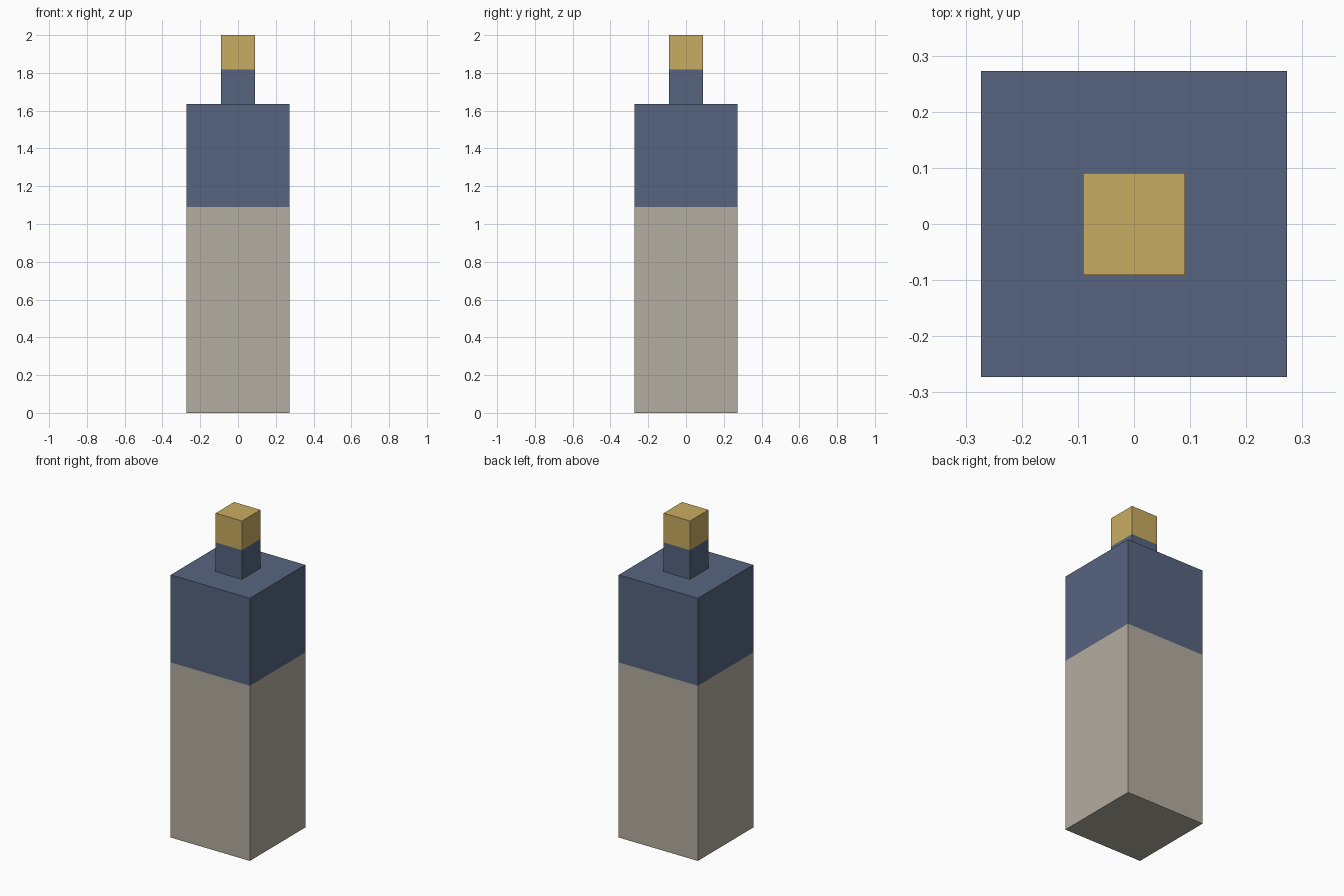
import bpy

if "Cube" in bpy.data.objects:
    bpy.data.objects.remove(bpy.data.objects["Cube"])

U = 2 / 11  # block module: the bottle is 11 modules tall


def material(name, rgb):
    linear = [((c / 255 + 0.055) / 1.055) ** 2.4 for c in rgb]
    mat = bpy.data.materials.new(name)
    mat.diffuse_color = (*linear, 1)
    mat.use_nodes = True
    mat.node_tree.nodes["Principled BSDF"].inputs["Base Color"].default_value = mat.diffuse_color
    return mat


def block(name, width, bottom, top, mat):
    """Square block centred on the z axis, measured in modules."""
    bpy.ops.mesh.primitive_cube_add(size=1, location=(0, 0, (bottom + top) / 2 * U))
    obj = bpy.context.object
    obj.name = name
    obj.scale = (width * U, width * U, (top - bottom) * U)
    bpy.ops.object.transform_apply(location=False, rotation=False, scale=True)
    obj.data.materials.append(mat)
    return obj


beige = material("beige", (180, 173, 160))
blue = material("blue", (87, 101, 128))
gold = material("gold", (201, 172, 97))

# Bottle from base to stopper
block("lower_body", 3, 0, 6, beige)
block("upper_body", 3, 6, 9, blue)
block("neck", 1, 9, 10, blue)
block("stopper", 1, 10, 11, gold)
